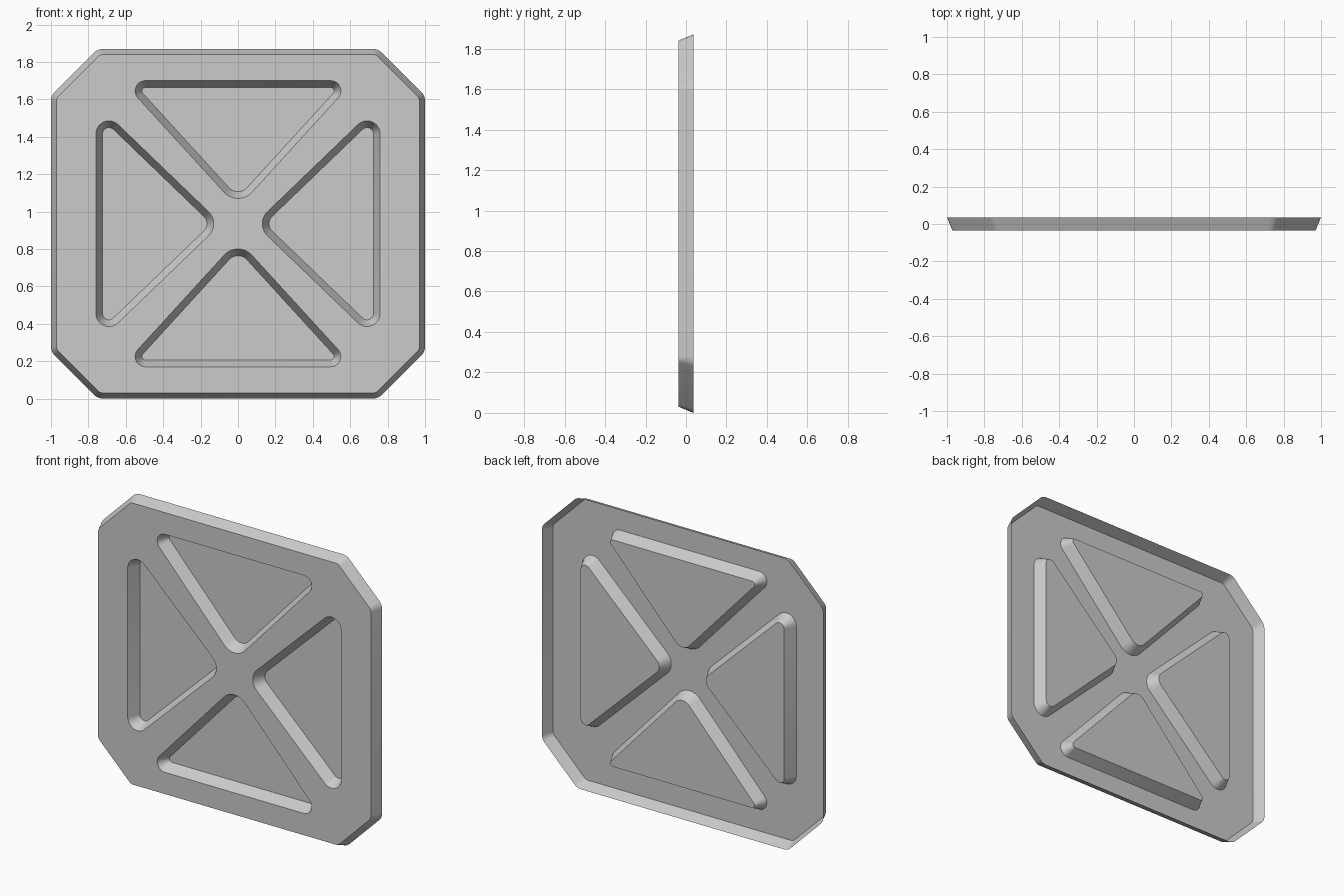
import bpy, bmesh
from math import sin, cos, atan2, acos, hypot, pi, radians

if "Cube" in bpy.data.objects:
    bpy.data.objects.remove(bpy.data.objects["Cube"])

MID = 0.935                  # height of the panel centre
FRONT, BACK = -0.036, 0.036  # sheet front plane, and flange rim / pocket floors


def rounded(circles, grow=0.0, steps=6):
    """Outline around counter-clockwise circles (x, z, r)."""
    cs = [(x, z, r + grow) for x, z, r in circles]
    n = len(cs)
    normals = []
    for i in range(n):
        a, b = cs[i], cs[(i + 1) % n]
        dx, dz = b[0] - a[0], b[1] - a[1]
        normals.append(atan2(dz, dx) - acos((a[2] - b[2]) / hypot(dx, dz)))
    pts = []
    for i, (x, z, r) in enumerate(cs):
        start = normals[i - 1]
        sweep = (normals[i] - start) % (2 * pi)
        for k in range(steps + 1):
            t = start + sweep * k / steps
            pts.append((x + r * cos(t), z + r * sin(t)))
    return pts


def turned(circles):
    """Half turn about the panel centre."""
    return [(-x, -z, r) for x, z, r in circles]


bm = bmesh.new()


def ring(pts, y):
    return [bm.verts.new((x, y, z + MID)) for x, z in pts]


def edges(loop):
    return [bm.edges.new((loop[i - 1], loop[i])) for i in range(len(loop))]


def wall(a, b):
    for i in range(len(a)):
        bm.faces.new((a[i - 1], a[i], b[i], b[i - 1]))


# Outline: rectangle with cut, rounded corners
half = [(0.93, -0.656, 0.07), (0.93, 0.656, 0.07),
        (0.72, 0.865, 0.07), (-0.72, 0.865, 0.07)]
outline = half + turned(half)

# Triangular pockets: top and right, then their half-turned partners
top = [(0, 0.235, 0.10), (0.495, 0.71, 0.055), (-0.495, 0.71, 0.055)]
right = [(0.22, 0, 0.09), (0.69, -0.48, 0.07), (0.69, 0.48, 0.07)]
pockets = [top, right, turned(top), turned(right)]

# Front sheet with four openings
rim = ring(rounded(outline, -0.03), FRONT)
mouths = [ring(rounded(p, steps=10), FRONT) for p in pockets]
boundary = edges(rim)
for m in mouths:
    boundary += edges(m)
bmesh.ops.triangle_fill(bm, edges=boundary, use_beauty=True, normal=(0, -1, 0))

# Sloped outer flange, open at the back
wall(rim, ring(rounded(outline), BACK))

# Pressed pockets: sloped walls and flat floors
for p, m in zip(pockets, mouths):
    floor = ring(rounded(p, -0.036, steps=10), BACK)
    wall(m, floor)
    bm.faces.new(floor)

# Face the sheet forwards
bmesh.ops.recalc_face_normals(bm, faces=bm.faces[:])
bm.normal_update()
if sum(f.normal.y * f.calc_area() for f in bm.faces) > 0:
    bmesh.ops.reverse_faces(bm, faces=bm.faces[:])

mesh = bpy.data.meshes.new("pressed_panel")
bm.to_mesh(mesh)
bm.free()
panel = bpy.data.objects.new("pressed_panel", mesh)
bpy.context.collection.objects.link(panel)
bpy.context.view_layer.objects.active = panel
panel.select_set(True)
bpy.ops.object.shade_smooth_by_angle(angle=radians(25))
